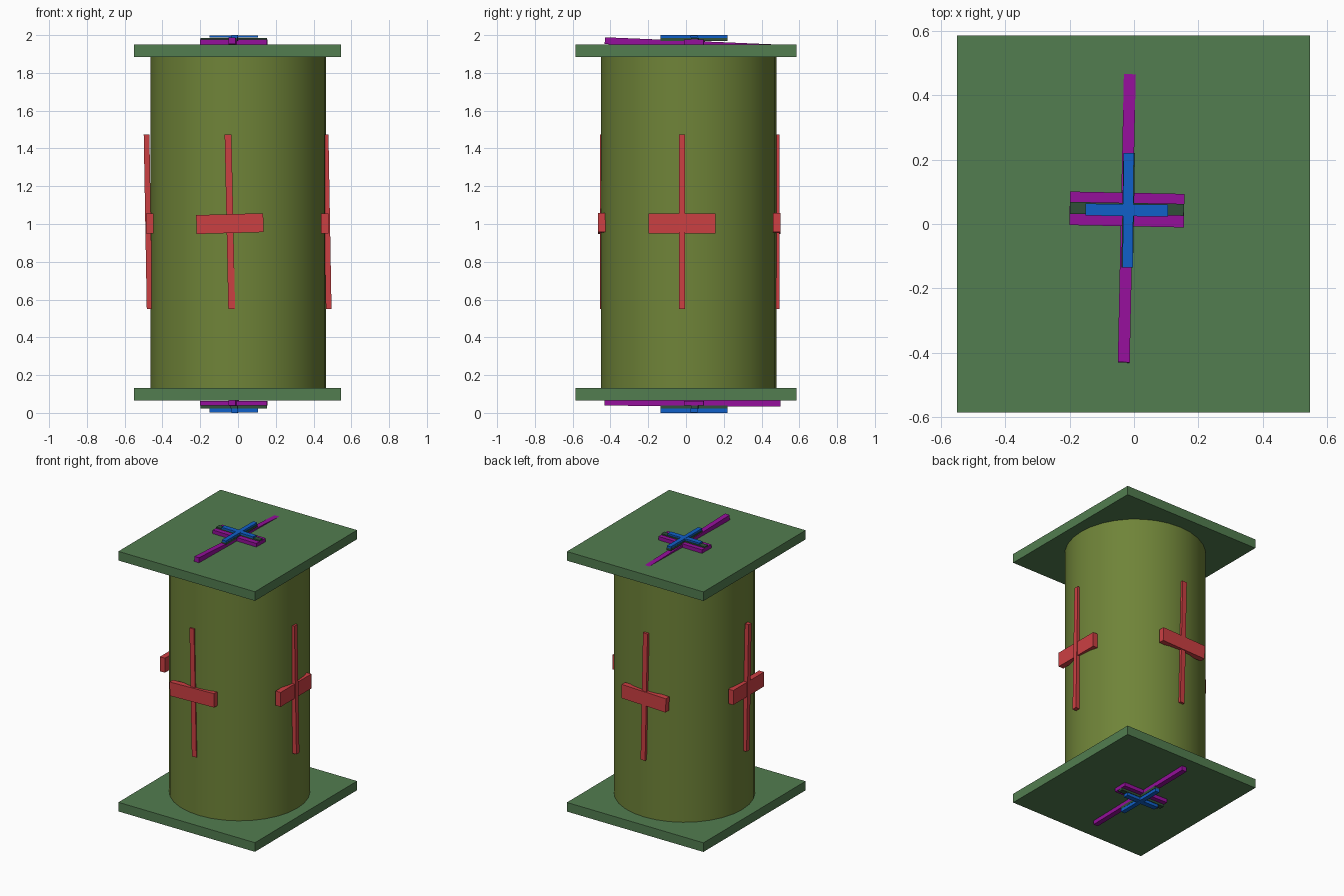
import bpy
from math import radians

if "Cube" in bpy.data.objects:
    bpy.data.objects.remove(bpy.data.objects["Cube"])


def material(name, rgb):
    m = bpy.data.materials.new(name)
    m.diffuse_color = (*rgb, 1)
    m.use_nodes = True
    m.node_tree.nodes["Principled BSDF"].inputs["Base Color"].default_value = m.diffuse_color
    return m


OLIVE = material("olive", (0.16, 0.23, 0.04))
GREEN = material("green", (0.085, 0.205, 0.08))
RED = material("red", (0.60, 0.05, 0.055))
PURPLE = material("purple", (0.30, 0.005, 0.33))
DARK = material("dark_green", (0.03, 0.08, 0.04))
BLUE = material("blue", (0.005, 0.115, 0.58))


def box(name, mat, center, size, rot=(0, 0, 0)):
    bpy.ops.mesh.primitive_cube_add(size=1, location=center,
                                    rotation=[radians(a) for a in rot])
    ob = bpy.context.object
    ob.name = name
    ob.scale = size
    ob.data.materials.append(mat)
    return ob


# Drum
bpy.ops.mesh.primitive_cylinder_add(vertices=32, radius=0.464, depth=1.77,
                                    location=(0.002, 0.015, 1.008))
drum = bpy.context.object
drum.name = "drum"
drum.data.materials.append(OLIVE)
bpy.ops.object.shade_smooth_by_angle(angle=radians(30))

# End plates
for name, z in (("bottom_plate", 0.099), ("top_plate", 1.918)):
    box(name, GREEN, (-0.002, 0, z), (1.095, 1.17, 0.066))

# Crosses on the front and back
for side, x, y_post, y_bar in (("front", -0.043, -0.437, -0.447),
                               ("back", -0.01, 0.477, 0.48)):
    box(side + "_cross_post", RED, (x, y_post, 1.012), (0.036, 0.036, 0.925), (0, -1.2, 0))
    box(side + "_cross_bar", RED, (x, y_bar, 1.002), (0.355, 0.04, 0.10), (0, -1.6, 0))

# Crosses on the left and right
for side, x_post, x_bar in (("left", -0.476, -0.468), ("right", 0.472, 0.460)):
    box(side + "_cross_post", RED, (x_post, -0.021, 1.012), (0.03, 0.034, 0.925), (0, -1, 0))
    box(side + "_cross_bar", RED, (x_bar, -0.021, 1.003), (0.04, 0.353, 0.105))

# Layered crosses on both ends; heights are bar centres and thicknesses
ends = (
    ("top", 1.951, 0.036, -2.4, 1.961, 0.032, 1.978, 0.016, 1.993, 0.014),
    ("bottom", 0.054, 0.036, -0.3, 0.051, 0.026, 0.031, 0.018, 0.0115, 0.023),
)
for end, zl, tl, tilt, zs, ts, zd, td, zb, tb in ends:
    box(end + "_long_bar", PURPLE, (-0.022, 0.035, zl), (0.037, 0.93, tl), (tilt, 0, -1.2))
    box(end + "_short_bar", PURPLE, (-0.022, 0.045, zs), (0.355, 0.104, ts), (0, 0, -1.2))
    box(end + "_dark_long_bar", DARK, (-0.018, 0.043, zd), (0.036, 0.355, td), (0, 0, -1))
    box(end + "_dark_short_bar", DARK, (-0.022, 0.047, zd), (0.353, 0.037, td), (0, 0, -1))
    box(end + "_blue_long_bar", BLUE, (-0.018, 0.043, zb), (0.032, 0.355, tb), (0, 0, -0.5))
    box(end + "_blue_short_bar", BLUE, (-0.023, 0.043, zb), (0.256, 0.037, tb - 0.002), (0, 0, -0.8))
